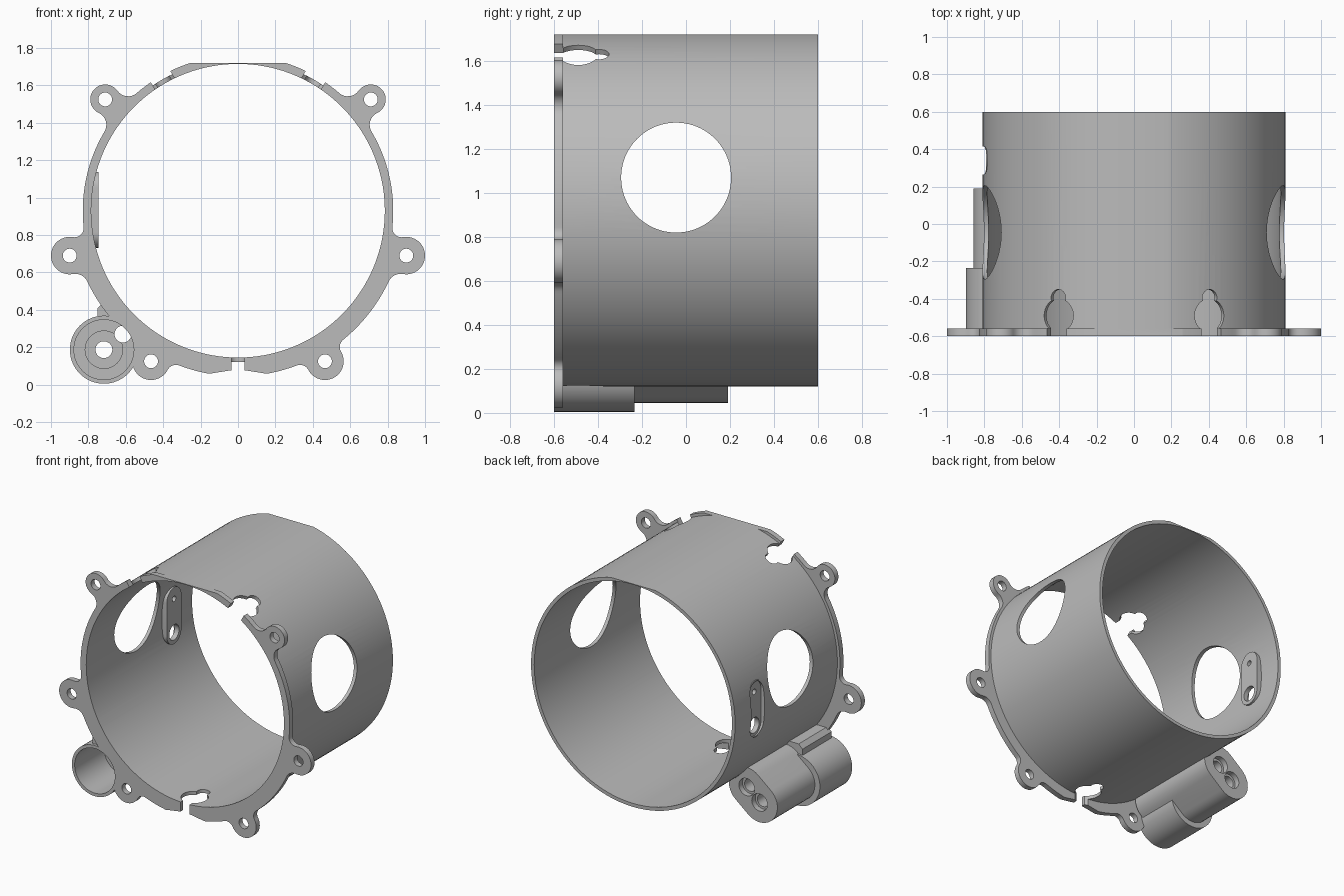
import bpy, bmesh
from math import pi, sin, cos, acos, atan2, hypot, radians
from mathutils import Vector, Matrix

if "Cube" in bpy.data.objects:
    bpy.data.objects.remove(bpy.data.objects["Cube"])

AXIS_Z, OUTER, INNER = 0.93, 0.81, 0.785
FRONT, BACK, FLANGE_BACK = -0.6, 0.6, -0.56

grey = bpy.data.materials.new("plain grey")
grey.use_nodes = True
grey.diffuse_color = (0.5, 0.5, 0.5, 1)
grey.node_tree.nodes["Principled BSDF"].inputs["Base Color"].default_value = (0.5, 0.5, 0.5, 1)


def arc(c, r, a0, a1, n, clockwise=False):
    """Points on an arc between two angles."""
    sweep = -((a0 - a1) % (2 * pi)) if clockwise else (a1 - a0) % (2 * pi)
    return [(c[0] + r * cos(a0 + sweep * i / n), c[1] + r * sin(a0 + sweep * i / n))
            for i in range(n + 1)]


def circle(c, r, n=48):
    return arc(c, r, 0, 2 * pi - 2 * pi / n, n - 1)


def capsule(p, q, r):
    a = atan2(q[1] - p[1], q[0] - p[0])
    return arc(q, r, a - pi / 2, a + pi / 2, 20) + arc(p, r, a + pi / 2, a - pi / 2, 20)


def frame(u, v, w, origin=(0, 0, 0)):
    m = Matrix((u, v, w)).transposed().to_4x4()
    m.translation = origin
    return m


ALONG_Y = frame((1, 0, 0), (0, 0, 1), (0, 1, 0))
ALONG_X = frame((0, 1, 0), (0, 0, 1), (1, 0, 0))


def radial(t):
    """Frame looking outward from the tube axis, t measured from the top."""
    return frame((cos(t), 0, -sin(t)), (0, 1, 0), (sin(t), 0, cos(t)), (0, 0, AXIS_Z))


def prism(name, pts, w0, w1, m=ALONG_Y, bevel=0):
    """Extrude a profile; optionally round the rim of its far end."""
    bm = bmesh.new()
    low = [bm.verts.new((x, y, w0)) for x, y in pts]
    high = [bm.verts.new((x, y, w1)) for x, y in pts]
    bm.faces.new(low[::-1])
    cap = bm.faces.new(high)
    for i in range(len(pts)):
        j = (i + 1) % len(pts)
        bm.faces.new((low[i], low[j], high[j], high[i]))
    if bevel:
        bmesh.ops.bevel(bm, geom=list(cap.edges), offset=bevel, segments=3,
                        profile=0.5, affect='EDGES')
    bm.transform(m)
    bmesh.ops.recalc_face_normals(bm, faces=bm.faces)
    mesh = bpy.data.meshes.new(name)
    bm.to_mesh(mesh)
    bm.free()
    mesh.materials.append(grey)
    ob = bpy.data.objects.new(name, mesh)
    bpy.context.collection.objects.link(ob)
    return ob


def combine(body, tool, operation):
    """Boolean a tool into the body and discard the tool."""
    mod = body.modifiers.new("combine", 'BOOLEAN')
    mod.operation, mod.object, mod.solver = operation, tool, 'EXACT'
    bpy.context.view_layer.update()
    done = bpy.data.meshes.new_from_object(body.evaluated_get(bpy.context.evaluated_depsgraph_get()))
    body.modifiers.clear()
    body.data = done
    bpy.data.objects.remove(tool)


def add(*args, **kw):
    combine(housing, prism("addition", *args, **kw), 'UNION')


def cut(*args, **kw):
    combine(housing, prism("cutter", *args, **kw), 'DIFFERENCE')


# Flange ears: centre, head radius, ring radius above and below, fillet above and below
EARS = [((0.71, 1.525), 0.08, 0.83, 0.83, 0.07, 0.07),
        ((0.90, 0.69), 0.10, 0.83, 0.89, 0.05, 0.07),
        ((0.465, 0.125), 0.10, 0.89, 0.885, 0.05, 0.05)]


def flange_outline():
    """Ring arcs, ear heads and fillets on one side, then mirrored."""
    o, pts, last = (0, AXIS_Z), [], pi / 2
    for e, r, r_up, r_down, f_up, f_down in EARS:
        d, phi = hypot(e[0], e[1] - AXIS_Z), atan2(e[1] - AXIS_Z, e[0])
        centres, angles = [], []
        for ring, f, sign in ((r_up, f_up, 1), (r_down, f_down, -1)):
            k = ring + f
            a = phi + sign * acos((k * k + d * d - (r + f) ** 2) / (2 * d * k))
            centres.append((k * cos(a), AXIS_Z + k * sin(a)))
            angles.append(a)
        to_ear = [atan2(e[1] - c[1], e[0] - c[0]) for c in centres]
        pts += arc(o, r_up, last, angles[0], 24, True)
        pts += arc(centres[0], f_up, angles[0] + pi, to_ear[0], 8)[1:]
        pts += arc(e, r, to_ear[0] + pi, to_ear[1] + pi, 28, True)[1:]
        pts += arc(centres[1], f_down, to_ear[1], angles[1] + pi, 8)[1:-1]
        last, ring_end = angles[1], r_down
    pts += arc(o, ring_end, last, radians(-80), 8, True) + [(0.03, 0.078)]
    return pts + [(-x, z) for x, z in pts[:0:-1]]


# Tube with its mounting flange
axis = (0, AXIS_Z)
housing = prism("housing", circle(axis, OUTER, 144), FRONT, BACK)
add(flange_outline(), FRONT, FLANGE_BACK)

# Side boss, its narrower rear body and the web joining it to the tube
boss, port = (-0.717, 0.187), (-0.615, 0.27)
add(circle(boss, 0.182, 64), FRONT, -0.235, bevel=0.015)
add(capsule(boss, port, 0.142), -0.55, 0.19, bevel=0.012)
add([(-0.75, 0.25), (-0.75, 0.41), (-0.72, 0.44), (-0.6, 0.44), (-0.55, 0.25)], -0.58, -0.25)

# Tube bore and flat top
cut(circle(axis, INNER, 144), -0.8, 0.8)
cut([(-0.9, 1.72), (0.9, 1.72), (0.9, 1.9), (-0.9, 1.9)], -0.8, 0.8)

# Boss socket with stepped floor, through holes and rear counterbores
cut(circle(boss, 0.16, 64), -0.8, -0.27)
cut(circle(boss, 0.1), -0.3, -0.235)
for c in (boss, port):
    cut(circle(c, 0.045, 32), -0.272, 0.4)
    cut(circle(c, 0.062, 32), 0.15, 0.4)

# Recessed pad on one side wall with a large and a small hole
pad_low, pad_high = (0.34, 0.815), (0.34, 1.055)
add(capsule(pad_low, pad_high, 0.083), -0.79, -0.745, m=ALONG_X)
cut(capsule(pad_low, pad_high, 0.075), -0.9, -0.78, m=ALONG_X)
cut(circle(pad_low, 0.055, 32), -0.9, -0.6, m=ALONG_X)
cut(circle(pad_high, 0.02, 20), -0.9, -0.6, m=ALONG_X)

# Large round windows through both side walls
cut(circle((-0.045, 1.07), 0.25, 80), -1.2, 1.2, m=ALONG_X)

# Three keyhole slots, one third of a turn apart
for degrees, half in ((30, 0.06), (-30, 0.06), (180, 0.036)):
    m = radial(radians(degrees))
    cut([(-half, -0.7), (half, -0.7), (half, -0.5), (-half, -0.5)], 0.6, 1.1, m=m)
    cut(circle((0, -0.49), 0.09), 0.6, 1.1, m=m)
    cut(circle((0, -0.395), 0.045, 32), 0.6, 1.1, m=m)

# Screw holes in the ears
for e, *rest in EARS:
    for side in (-1, 1):
        cut(circle((side * e[0], e[1]), 0.037, 32), -0.8, -0.5)

# Smooth the curved walls, keep the edges crisp
housing.data.materials.clear()
housing.data.materials.append(grey)
bpy.ops.object.select_all(action='DESELECT')
housing.select_set(True)
bpy.context.view_layer.objects.active = housing
bpy.ops.object.shade_smooth_by_angle(angle=radians(30))
